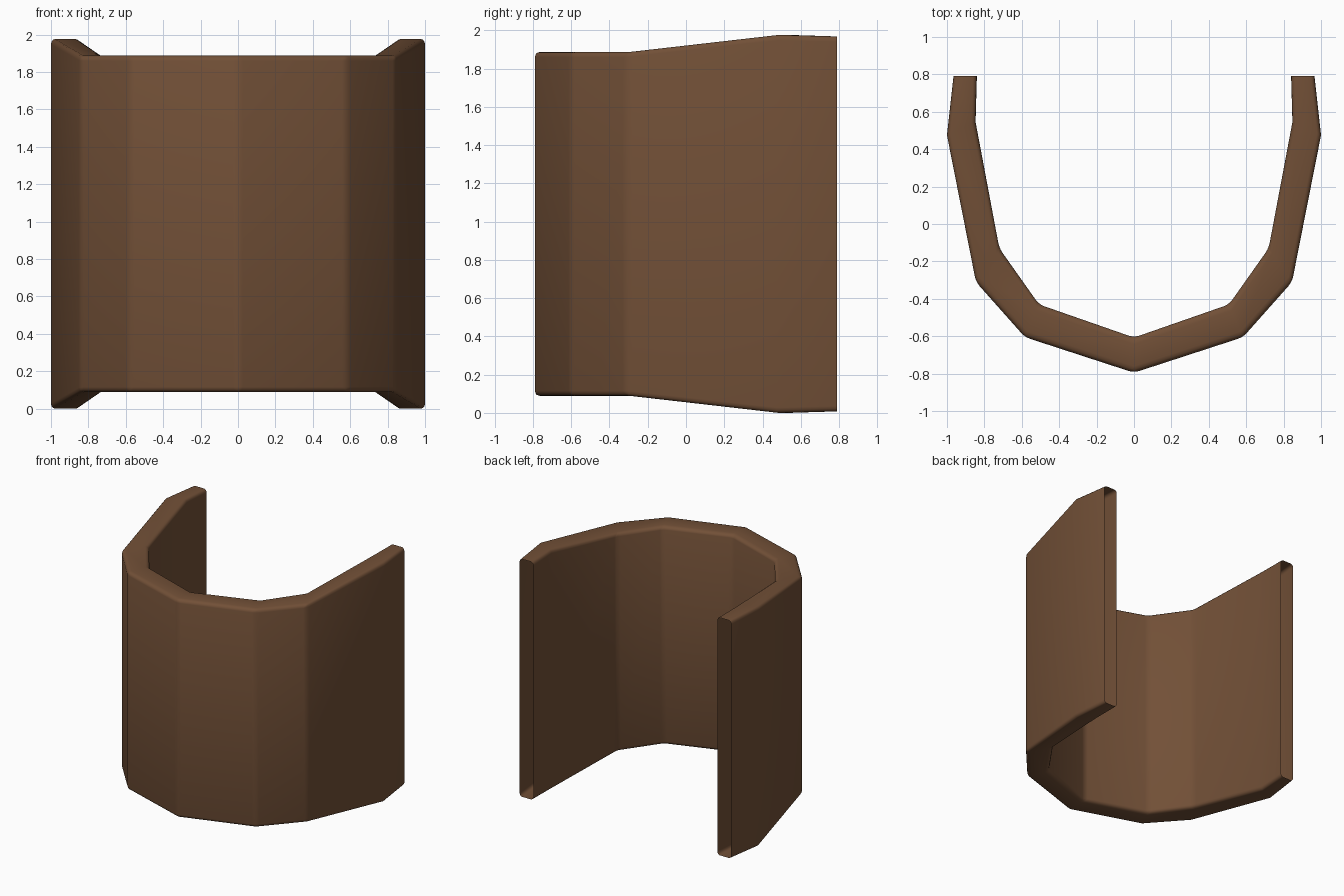
import bpy, bmesh

if "Cube" in bpy.data.objects:
    bpy.data.objects.remove(bpy.data.objects["Cube"])

brown = bpy.data.materials.new("leather brown")
brown.diffuse_color = (0.168, 0.08, 0.038, 1)
brown.use_nodes = True
brown.node_tree.nodes["Principled BSDF"].inputs["Base Color"].default_value = brown.diffuse_color

# Right half of the plan, front centre to back end: outer x, y, inner x, y, half height
half = [
    (0.00, -0.795, 0.00, -0.607, 0.90),
    (0.583, -0.605, 0.508, -0.43, 0.90),
    (0.845, -0.31, 0.72, -0.13, 0.90),
    (1.00, 0.475, 0.847, 0.545, 0.988),
    (0.965, 0.79, 0.84, 0.79, 0.98),
]
MID = 0.988
plan = [(-a, b, -c, d, h) for a, b, c, d, h in half[:0:-1]] + half

# Curved wall: rectangular section swept round the plan, back ends left open
bm = bmesh.new()
rings = []
for ox, oy, ix, iy, h in plan:
    rings.append([bm.verts.new(p) for p in (
        (ox, oy, MID - h), (ox, oy, MID + h),
        (ix, iy, MID + h), (ix, iy, MID - h))])
for r, s in zip(rings, rings[1:]):
    for i in range(4):
        j = (i + 1) % 4
        bm.faces.new((r[i], s[i], s[j], r[j]))
# outward side of the front wall must face -y
bm.normal_update()
front = min(bm.faces, key=lambda f: f.calc_center_median().y)
if front.normal.y > 0:
    bmesh.ops.reverse_faces(bm, faces=bm.faces[:])
mesh = bpy.data.meshes.new("curved_wall")
bm.to_mesh(mesh)
bm.free()
mesh.materials.append(brown)
wall = bpy.data.objects.new("curved_wall", mesh)
bpy.context.collection.objects.link(wall)

# Softened edges
bev = wall.modifiers.new("soft edges", "BEVEL")
bev.width = 0.028
bev.segments = 3
bev.limit_method = "ANGLE"
bev.angle_limit = 0.42

bpy.context.view_layer.objects.active = wall
wall.select_set(True)
bpy.ops.object.modifier_apply(modifier=bev.name)
bpy.ops.object.shade_smooth_by_angle(angle=0.6)
